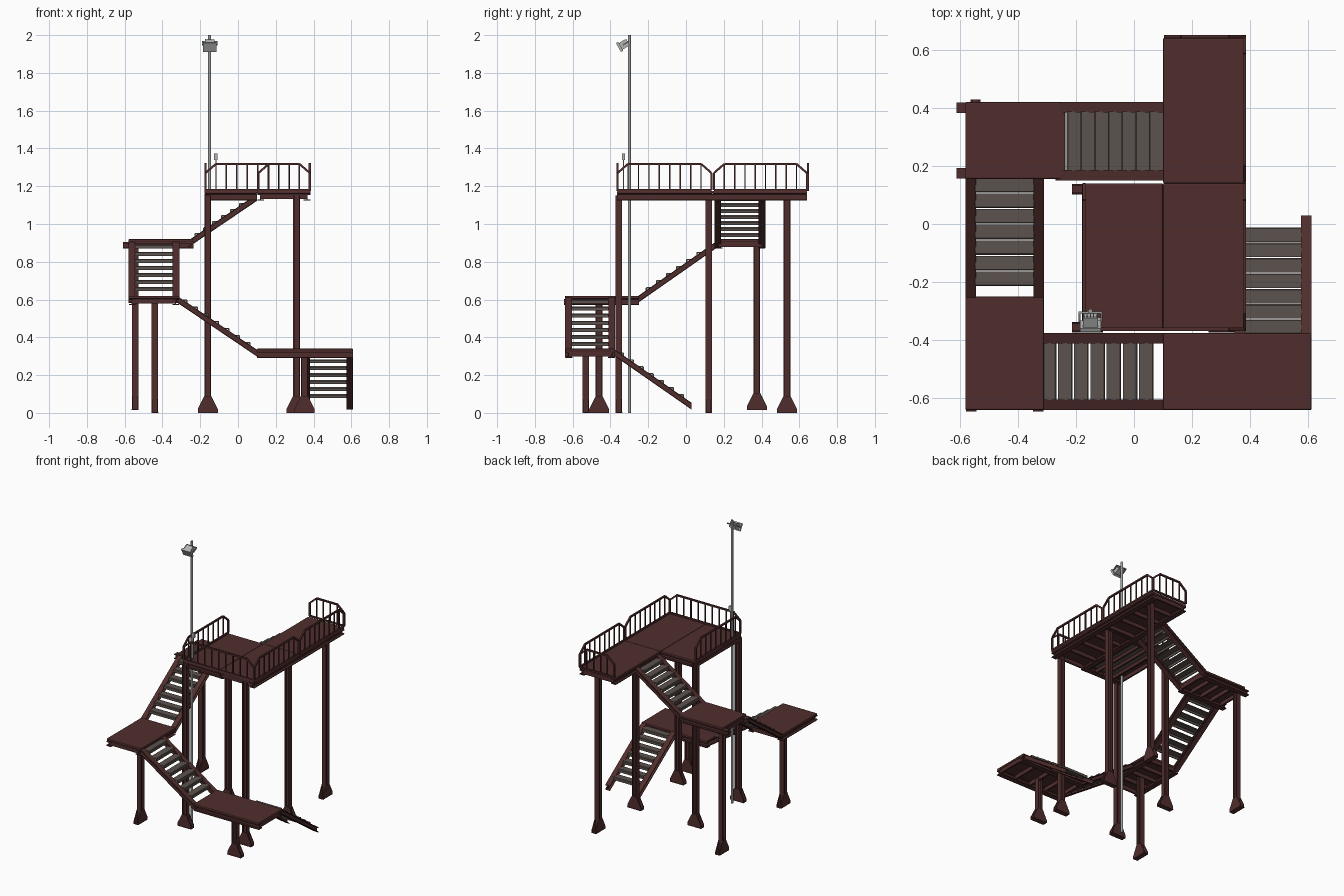
import bpy, bmesh, math
from mathutils import Vector, Matrix

if "Cube" in bpy.data.objects:
    bpy.data.objects.remove(bpy.data.objects["Cube"])

X, Y, Z = Vector((1, 0, 0)), Vector((0, 1, 0)), Vector((0, 0, 1))


def material(name, rgb):
    m = bpy.data.materials.new(name)
    m.use_nodes = True
    m.diffuse_color = (*rgb, 1)
    m.node_tree.nodes["Principled BSDF"].inputs["Base Color"].default_value = (*rgb, 1)
    return m


RED = material("red_brown_steel", (0.08, 0.027, 0.026))
TREAD = material("worn_grey_brown", (0.105, 0.085, 0.075))
GREY = material("galvanised_grey", (0.33, 0.34, 0.34))
PALE = material("pale_lamp_grey", (0.45, 0.46, 0.46))


def rect(w, h):
    return [(-w / 2, -h / 2), (w / 2, -h / 2), (w / 2, h / 2), (-w / 2, h / 2)]


def i_profile(w, h, t=0.006):
    a, b, c = w / 2, h / 2, t / 2
    right = [(a, -b), (a, t - b), (c, t - b), (c, b - t), (a, b - t), (a, b)]
    return right + [(-u, v) for u, v in reversed(right)]


class Part:
    """Collects prisms that together make one named object."""

    def __init__(self, name, mat):
        self.name, self.mat, self.bm = name, mat, bmesh.new()

    def prism(self, p0, p1, u, v, profile):
        ends = [[self.bm.verts.new(Vector(p) + u * a + v * b) for a, b in profile] for p in (p0, p1)]
        self.bm.faces.new(ends[0])
        self.bm.faces.new(ends[1][::-1])
        n = len(profile)
        for i in range(n):
            j = (i + 1) % n
            self.bm.faces.new((ends[0][j], ends[0][i], ends[1][i], ends[1][j]))

    def box(self, x0, x1, y0, y1, z0, z1):
        mid = ((x0 + x1) / 2, (y0 + y1) / 2)
        self.prism((*mid, z0), (*mid, z1), X, Y, rect(x1 - x0, y1 - y0))

    def rod(self, p0, p1, size):
        d = (Vector(p1) - Vector(p0)).normalized()
        u = d.cross(Z if abs(d.z) < 0.9 else X).normalized()
        self.prism(p0, p1, u, d.cross(u), rect(size, size))

    def done(self, bevel=0):
        bmesh.ops.recalc_face_normals(self.bm, faces=self.bm.faces)
        me = bpy.data.meshes.new(self.name)
        self.bm.to_mesh(me)
        self.bm.free()
        me.materials.append(self.mat)
        ob = bpy.data.objects.new(self.name, me)
        bpy.context.collection.objects.link(ob)
        if bevel:
            mod = ob.modifiers.new("Bevel", "BEVEL")
            mod.width, mod.segments = bevel, 2
        return ob


# Decks: a plate on edge beams running along one axis
def deck(name, x0, x1, y0, y1, top, along, over=0.0):
    p = Part(name + "_plate", RED)
    p.box(x0, x1, y0, y1, top - 0.016, top)
    p.done(0.005)
    b = Part(name + "_beams", RED)
    zc = top - 0.033
    for f in (0, 1):
        if along == "x":
            y = y0 + 0.02 if f == 0 else y1 - 0.02
            b.prism((x0 - over, y, zc), (x1, y, zc), Y, Z, i_profile(0.036, 0.034))
        else:
            x = x0 + 0.02 if f == 0 else x1 - 0.02
            b.prism((x, y0 - over, zc), (x, y1, zc), X, Z, i_profile(0.036, 0.034))
    # cross joists
    for k in range(5):
        s = 0.02 + 0.24 * k
        if along == "x":
            x = x0 + (x1 - x0) * s
            b.box(x - 0.006, x + 0.006, y0 + 0.02, y1 - 0.02, top - 0.042, top - 0.016)
        else:
            y = y0 + (y1 - y0) * s
            b.box(x0 + 0.02, x1 - 0.02, y - 0.006, y + 0.006, top - 0.042, top - 0.016)
    b.done()


deck("lower_landing", 0.10, 0.61, -0.64, -0.375, 0.34, "x")
deck("middle_landing", -0.58, -0.31, -0.64, -0.25, 0.62, "y", 0.005)
deck("upper_landing", -0.58, -0.235, 0.155, 0.42, 0.92, "x", 0.03)
deck("top_deck_right", -0.178, 0.10, -0.365, 0.14, 1.175, "x")
deck("top_deck_left", 0.10, 0.385, -0.365, 0.14, 1.175, "y")
deck("top_deck_back", 0.10, 0.385, 0.14, 0.64, 1.175, "y")
liner = Part("top_deck_underside", TREAD)
liner.box(-0.14, 0.09, -0.32, 0.10, 1.154, 1.16)
liner.done()


# Stairs: two sloped channels with treads between them
def stairs(name, along, lo, hi, z_lo, z_hi, c0, c1):
    def at(run, cross, z):
        return (run, cross, z) if along == "x" else (cross, run, z)
    side = Y if along == "x" else X
    fwd = X if along == "x" else Y
    s = Part(name + "_stringers", RED)
    for c in (c0 + 0.018, c1 - 0.018):
        s.prism(at(lo, c, z_lo), at(hi, c, z_hi), side, Z, i_profile(0.036, 0.036))
    s.done()
    t = Part(name + "_treads", TREAD)
    count, sign = 7, math.copysign(1, hi - lo)
    start = lo + sign * 0.04
    step = (hi - start) / count
    for i in range(count):
        run = start + step * (i + 0.5)
        z = z_lo + (z_hi - z_lo) * (run - lo) / (hi - lo) + 0.012
        # tread section with a turned-down nose
        half = 0.025
        section = [(-half, -0.014), (-half + 0.006, -0.014), (-half + 0.008, 0), (half, 0),
                   (half, 0.007), (-half + 0.004, 0.007), (-half, 0.003)]
        t.prism(at(run, c0 + 0.034, z), at(run, c1 - 0.034, z), fwd * sign, Z, section)
    t.done()


stairs("first_stair", "y", 0.03, -0.38, 0.035, 0.32, 0.345, 0.61)
stairs("second_stair", "x", 0.11, -0.32, 0.31, 0.60, -0.64, -0.375)
stairs("third_stair", "y", -0.255, 0.16, 0.60, 0.89, -0.58, -0.31)
stairs("fourth_stair", "x", -0.27, 0.10, 0.89, 1.14, 0.15, 0.42)


# Columns: H sections with flared gussets at the foot
def column(name, x, y, top, flare, base=0.0):
    other = X if flare is Y else Y
    c = Part(name, RED)
    c.prism((x, y, base), (x, y, top), other, flare, i_profile(0.034, 0.036))
    foot = [(-0.053, 0), (0.053, 0), (0.053, 0.02), (0.018, 0.09), (-0.018, 0.09), (-0.053, 0.02)]
    for s in (-0.014, 0.014):
        p = Vector((x, y, base)) + other * s
        c.prism(p - other * 0.003, p + other * 0.003, flare, Z, foot)
    c.prism((x, y, base), (x, y, base + 0.006), other, flare, rect(0.036, 0.106))
    c.done()


column("lower_landing_column", 0.352, -0.53, 0.31, X)
column("middle_landing_column", -0.44, -0.46, 0.60, Y)
column("upper_landing_column", -0.545, 0.375, 0.90, Y, 0.015)
for label, cx in (("right", -0.16), ("left", 0.31)):
    column("front_column_" + label, cx, -0.355, 1.15, X)
    column("rear_column_" + label, cx, 0.12, 1.15, X)
column("back_deck_column", 0.31, 0.535, 1.15, Y)


# Railings: chamfered frames with upright bars
def railing(name, a, b, bars):
    a, b = Vector((*a, 1.18)), Vector((*b, 1.18))
    length = (b - a).length
    d = (b - a) / length
    low, high, cut = 0.09, 0.138, 0.055
    path = [a, a + Z * low, a + d * cut + Z * high, b - d * cut + Z * high, b + Z * low, b]
    r = Part(name, RED)
    for p, q in zip(path, path[1:]):
        r.rod(p, q, 0.011)
    r.rod(a, b, 0.011)
    for i in range(1, bars):
        s = length * i / bars
        edge = min(s, length - s, cut)
        r.rod(a + d * s, a + d * s + Z * (low + (high - low) * edge / cut), 0.007)
    r.done()


railing("front_railing", (-0.172, -0.362), (0.38, -0.362), 10)
railing("right_railing", (-0.172, -0.362), (-0.172, 0.135), 9)
railing("left_front_railing", (0.38, -0.362), (0.38, 0.135), 9)
railing("left_back_railing", (0.38, 0.148), (0.38, 0.64), 9)
railing("back_railing", (0.108, 0.645), (0.38, 0.645), 5)

# Light mast
bpy.ops.mesh.primitive_cylinder_add(vertices=16, radius=0.008, depth=2, location=(-0.15, -0.30, 1))
mast = bpy.context.object
mast.name = "light_mast"
mast.data.materials.append(GREY)
bpy.ops.object.shade_smooth_by_angle()

# Floodlight, tilted towards the front
tilt = Matrix.Translation((-0.15, -0.335, 1.947)) @ Matrix.Rotation(math.radians(30), 4, "X")
lamp = Part("floodlight", PALE)
lamp.box(-0.026, 0.026, -0.012, 0.025, -0.02, 0.02)
lamp.box(-0.036, 0.036, -0.026, -0.012, -0.027, 0.027)
for k in range(5):
    fx = -0.022 + 0.011 * k
    lamp.box(fx - 0.002, fx + 0.002, 0.025, 0.032, -0.018, 0.018)
lamp.done().matrix_world = tilt
bracket = Part("floodlight_bracket", GREY)
for s in (-0.038, 0.038):
    bracket.rod((-0.15 + s, -0.335, 1.947), (-0.15 + s, -0.305, 1.965), 0.007)
bracket.rod((-0.19, -0.305, 1.965), (-0.11, -0.305, 1.965), 0.007)
bracket.done()

# Small sensor on the front rail
sensor = Part("rail_sensor", PALE)
sensor.box(-0.126, -0.108, -0.338, -0.322, 1.338, 1.372)
sensor.rod((-0.117, -0.33, 1.175), (-0.117, -0.33, 1.34), 0.006)
sensor.done()
